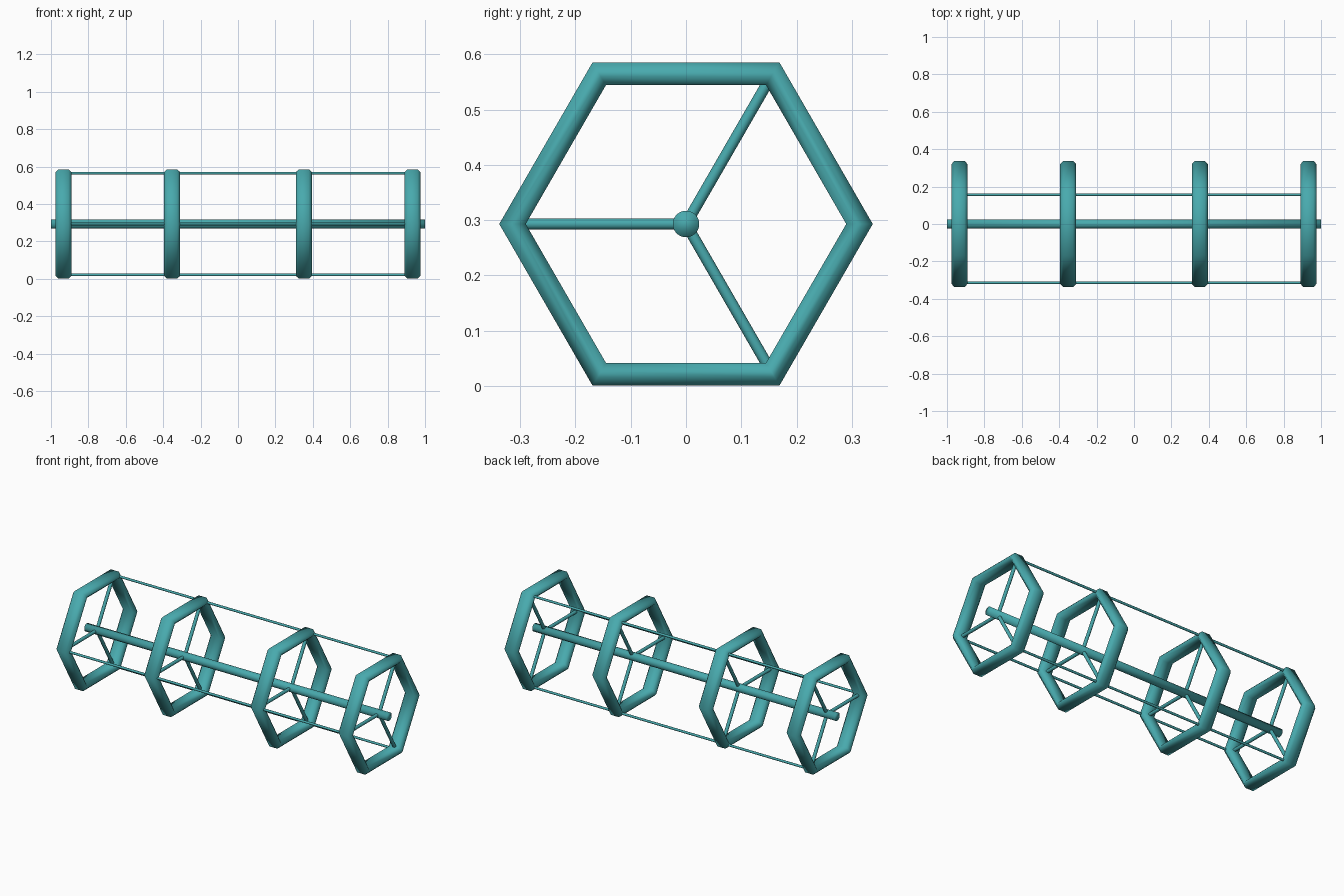
import bpy, bmesh, math
from mathutils import Vector

if "Cube" in bpy.data.objects:
    bpy.data.objects.remove(bpy.data.objects["Cube"])

CZ = 0.293          # axis height
R_IN, R_OUT = 0.290, 0.338
RING_X = [-0.933, -0.352, 0.352, 0.933]
SPOKES = [60, 180, 300]

teal = bpy.data.materials.new("teal")
teal.diffuse_color = (0.065, 0.40, 0.42, 1)
teal.use_nodes = True
teal.node_tree.nodes["Principled BSDF"].inputs["Base Color"].default_value = teal.diffuse_color


def radial(deg, r, x=0.0):
    a = math.radians(deg)
    return Vector((x, r * math.cos(a), CZ + r * math.sin(a)))


def finish(name, bm, angle=None):
    bmesh.ops.recalc_face_normals(bm, faces=bm.faces[:])
    me = bpy.data.meshes.new(name)
    bm.to_mesh(me)
    bm.free()
    me.materials.append(teal)
    ob = bpy.data.objects.new(name, me)
    bpy.context.collection.objects.link(ob)
    bpy.context.view_layer.objects.active = ob
    ob.select_set(True)
    if angle:
        bpy.ops.object.shade_smooth_by_angle(angle=math.radians(angle))
    else:
        bpy.ops.object.shade_smooth()
    ob.select_set(False)
    return ob


def rod(name, a, b, radius, sides, angle=None):
    d = b - a
    bm = bmesh.new()
    bmesh.ops.create_cone(bm, cap_ends=True, segments=sides, radius1=radius,
                          radius2=radius, depth=d.length)
    bm.transform(d.to_track_quat('Z', 'Y').to_matrix().to_4x4())
    bmesh.ops.translate(bm, verts=bm.verts, vec=(a + b) / 2)
    return finish(name, bm, angle)


def hex_ring(name, x):
    # flattened, rounded section swept around six corners
    mid, hr, hx = (R_IN + R_OUT) / 2, (R_OUT - R_IN) / 2, 0.043
    section = [(hx, 0.25 * hr), (0.62 * hx, hr), (-0.62 * hx, hr), (-hx, 0.25 * hr),
               (-hx, -0.25 * hr), (-0.62 * hx, -hr), (0.62 * hx, -hr), (hx, -0.25 * hr)]
    bm = bmesh.new()
    loops = [[bm.verts.new(radial(60 * k, mid + r, x + dx)) for dx, r in section]
             for k in range(6)]
    n = len(section)
    for k in range(6):
        p, q = loops[k], loops[(k + 1) % 6]
        for i in range(n):
            j = (i + 1) % n
            bm.faces.new((p[i], p[j], q[j], q[i]))
    return finish(name, bm, 50)


# central shaft
rod("central_shaft", Vector((-1, 0, CZ)), Vector((1, 0, CZ)), 0.024, 32)

# rings with three spokes each
for n, x in enumerate(RING_X, 1):
    hex_ring(f"hexagon_ring_{n}", x)
    for s in SPOKES:
        rod(f"spoke_{n}_{s}", radial(s, 0, x), radial(s, 0.314, x), 0.010, 12, 40)

# long thin tie rods through the ring corners
for s in SPOKES:
    rod(f"tie_rod_{s}", radial(s, 0.314, RING_X[0]), radial(s, 0.314, RING_X[-1]), 0.007, 12, 40)
